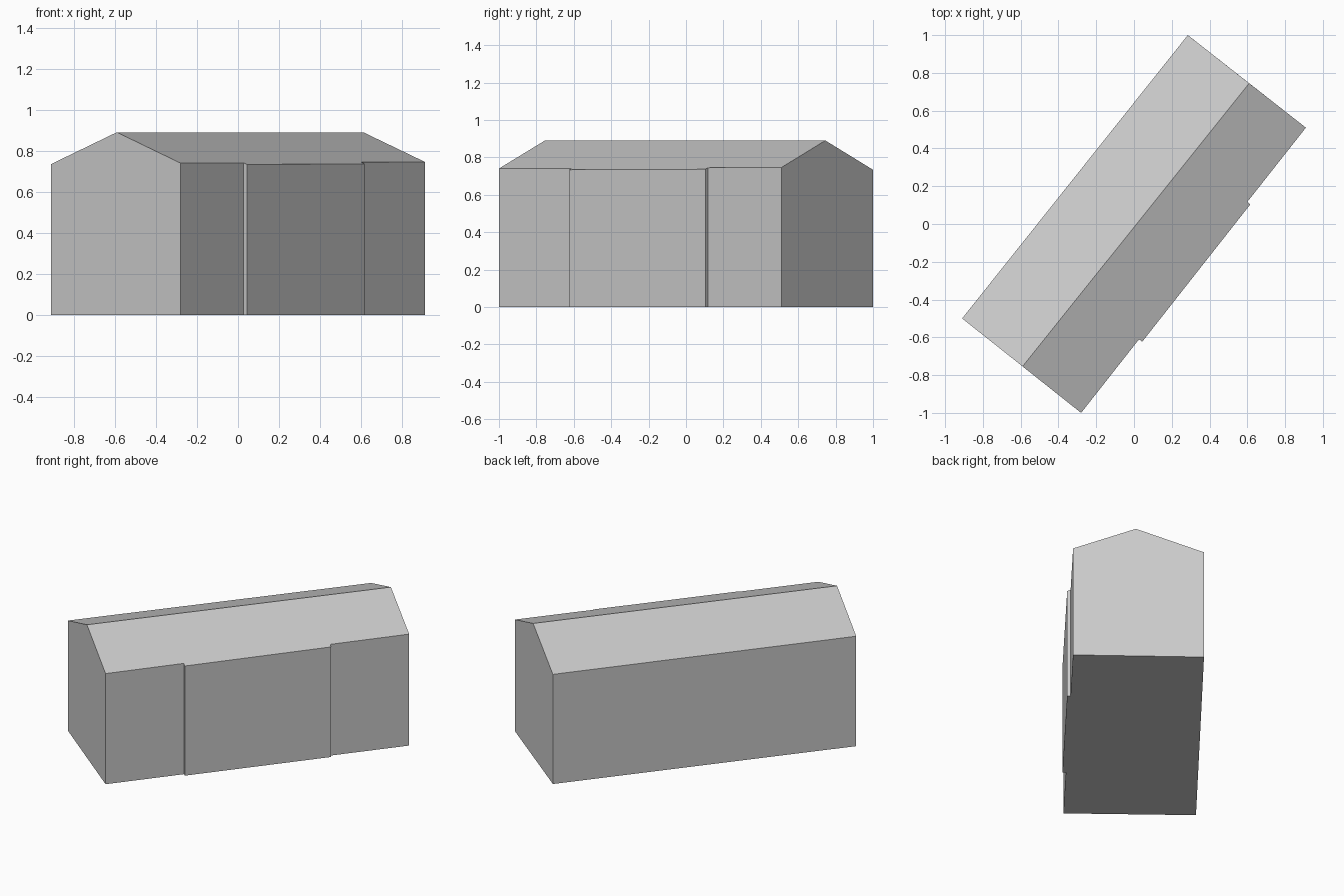
import bpy
import bmesh
from mathutils import Vector

cube = bpy.data.objects.get("Cube")
if cube:
    bpy.data.objects.remove(cube, do_unlink=True)


def make_material(name, color):
    mat = bpy.data.materials.new(name)
    mat.use_nodes = True
    mat.diffuse_color = color
    mat.node_tree.nodes["Principled BSDF"].inputs["Base Color"].default_value = color
    return mat


# Footprint, counter-clockwise; the middle of the long wall steps out slightly
footprint = [(-0.91, -0.50), (-0.28, -1.0), (0.027, -0.61), (0.043, -0.624),
             (0.616, 0.104), (0.60, 0.117), (0.91, 0.51), (0.285, 1.0)]
ridge_ends = [Vector((-0.59, -0.754)), Vector((0.61, 0.745))]
RIDGE_Z, PITCH = 0.89, 0.379
ridge_dir = (ridge_ends[1] - ridge_ends[0]).normalized()


def roof_height(x, y):
    """Height of the pitched roof above a ground point."""
    offset = Vector((x, y)) - ridge_ends[0]
    return RIDGE_Z - PITCH * abs(ridge_dir.cross(offset))


bm = bmesh.new()
base = [bm.verts.new((x, y, 0)) for x, y in footprint]
eave = [bm.verts.new((x, y, roof_height(x, y))) for x, y in footprint]
ridge = [bm.verts.new((p.x, p.y, RIDGE_Z)) for p in ridge_ends]

# Floor
bm.faces.new(base[::-1])

# Walls, with the two end walls rising to gables
gables = {0: ridge[0], 6: ridge[1]}
count = len(base)
for i in range(count):
    j = (i + 1) % count
    peak = [gables[i]] if i in gables else []
    bm.faces.new([base[i], base[j], eave[j], *peak, eave[i]])

# Two roof slopes
bm.faces.new([*eave[1:7], ridge[1], ridge[0]])
bm.faces.new([eave[7], eave[0], ridge[0], ridge[1]])

bmesh.ops.recalc_face_normals(bm, faces=bm.faces)
mesh = bpy.data.meshes.new("gabled_building")
bm.to_mesh(mesh)
bm.free()
mesh.materials.append(make_material("light_grey", (0.6, 0.6, 0.6, 1)))
building = bpy.data.objects.new("gabled_building", mesh)
bpy.context.collection.objects.link(building)
